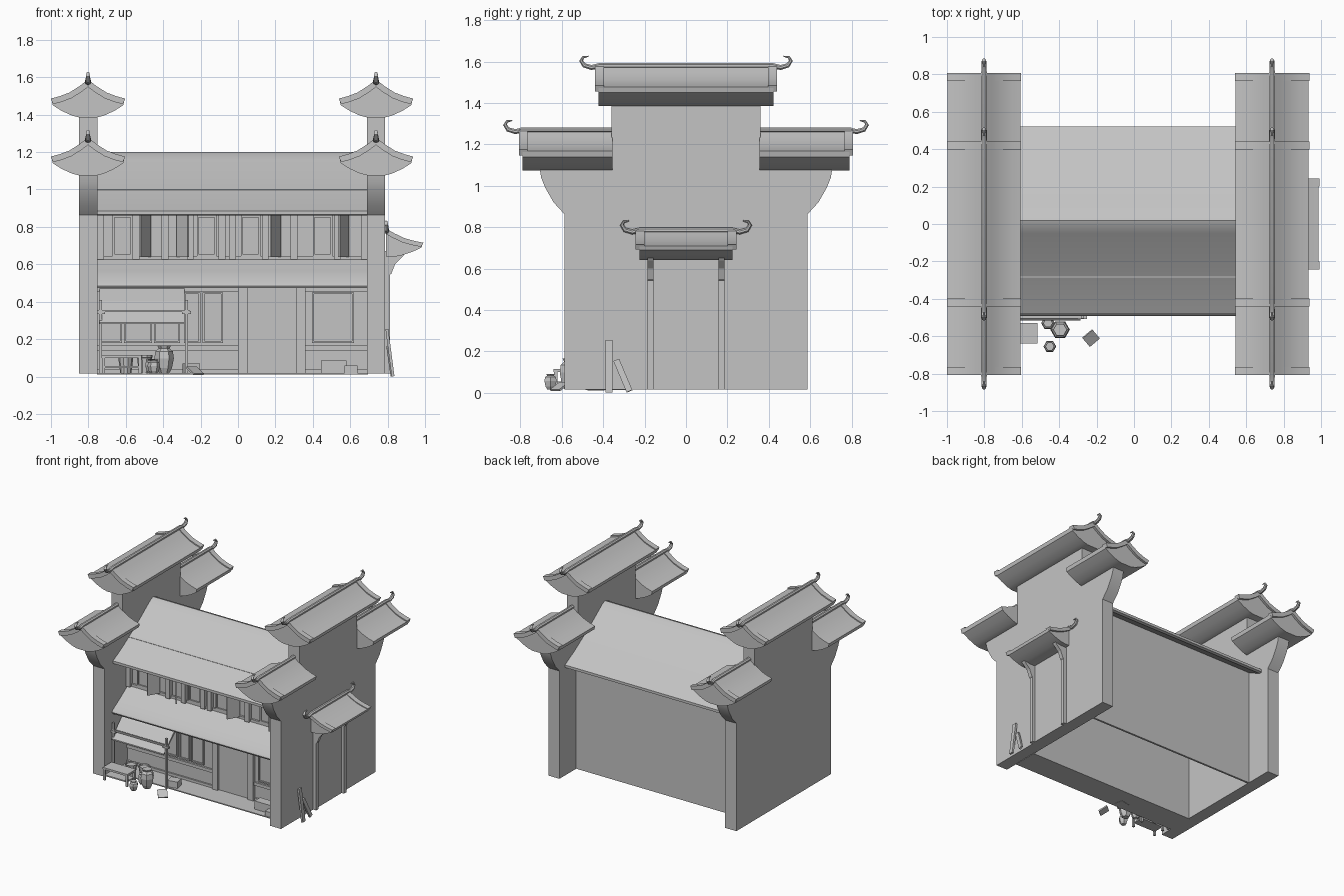
import bpy, bmesh, math
from mathutils import Matrix, Vector

cube = bpy.data.objects.get("Cube")
if cube:
    bpy.data.objects.remove(cube)

GREY = (0.55, 0.55, 0.55, 1)
mat = bpy.data.materials.new("plain_grey")
mat.use_nodes = True
mat.diffuse_color = GREY
mat.node_tree.nodes["Principled BSDF"].inputs["Base Color"].default_value = GREY


def finish(name, bm, smooth=False):
    bmesh.ops.recalc_face_normals(bm, faces=bm.faces)
    me = bpy.data.meshes.new(name)
    bm.to_mesh(me)
    bm.free()
    me.materials.append(mat)
    ob = bpy.data.objects.new(name, me)
    bpy.context.collection.objects.link(ob)
    if smooth:
        bpy.ops.object.select_all(action='DESELECT')
        ob.select_set(True)
        bpy.context.view_layer.objects.active = ob
        bpy.ops.object.shade_smooth_by_angle(angle=math.radians(35))
    return ob


def box(name, x, y, z, rot=None):
    """Box from (min, max) pairs, optionally turned about its centre."""
    bm = bmesh.new()
    c = Vector([sum(p) / 2 for p in (x, y, z)])
    s = [p[1] - p[0] for p in (x, y, z)]
    r = rot or Matrix()
    bmesh.ops.create_cube(bm, size=1, matrix=Matrix.Translation(c) @ r @ Matrix.Diagonal((*s, 1)))
    return finish(name, bm)


def prism(name, pts, axis, a, b, smooth=False):
    """Extrude a 2D outline along x (points are y,z) or y (points are x,z)."""
    bm = bmesh.new()
    at = (lambda p, t: (t, p[0], p[1])) if axis == 'x' else (lambda p, t: (p[0], t, p[1]))
    ends = [[bm.verts.new(at(p, t)) for p in pts] for t in (a, b)]
    n = len(pts)
    for e in ends:
        bm.faces.new(e)
    for i in range(n):
        j = (i + 1) % n
        bm.faces.new((ends[0][i], ends[0][j], ends[1][j], ends[1][i]))
    return finish(name, bm, smooth)


def lathe(name, x, y, z, profile, sides=8):
    bm = bmesh.new()
    rings = [[bm.verts.new((x + r * math.cos(math.tau * i / sides),
                            y + r * math.sin(math.tau * i / sides), z + h))
              for i in range(sides)] for r, h in profile]
    for lo, hi in zip(rings, rings[1:]):
        for i in range(sides):
            j = (i + 1) % sides
            bm.faces.new((lo[i], lo[j], hi[j], hi[i]))
    bm.faces.new(rings[0])
    bm.faces.new(rings[-1])
    return finish(name, bm)


def ridge(name, x, path):
    """Ridge beam of (y, z, radius) points, flattened at its curled ends."""
    bm = bmesh.new()
    rings = []
    for i, (y, z, r) in enumerate(path):
        p, q = path[max(i - 1, 0)], path[min(i + 1, len(path) - 1)]
        t = Vector((0, q[0] - p[0], q[1] - p[1])).normalized()
        n = Vector((0, -t.z, t.y))
        rings.append([bm.verts.new(Vector((x, y, z)) + Vector((1, 0, 0)) * r * 1.2 * math.cos(a) + n * r * math.sin(a))
                      for a in [math.tau * (k + .5) / 8 for k in range(8)]])
    for lo, hi in zip(rings, rings[1:]):
        for k in range(8):
            j = (k + 1) % 8
            bm.faces.new((lo[k], lo[j], hi[j], hi[k]))
    bm.faces.new(rings[0])
    bm.faces.new(rings[-1])
    finish(name, bm, True)


CURL = [(0, 0, .014), (.035, -.008, .013), (.07, .002, .012), (.085, .025, .01),
        (.075, .042, .007), (.05, .046, .003)]
SLOPE = [(0, 0), (.045, -.035), (.1, -.07), (.15, -.09), (.195, -.102)]
UNDER = [(.188, -.13), (.14, -.16), (.085, -.185), (.045, -.195)]


def small_roof(name, x, z, y0, y1, curls, half=False, k=1.0):
    """Curved cap roof with end trims and a ridge that curls up at chosen ends."""
    def outline(pts):
        right = [(x + p, z + q * k) for p, q in pts]
        return right + ([] if half else [(x - p, z + q * k) for p, q in reversed(pts) if p > 0])
    body = outline(SLOPE + UNDER + ([(0, -.195)] if half else []))
    prism(name, body, 'y', y0, y1, True)
    strip = SLOPE + [(p - .012, q - .03) for p, q in reversed(SLOPE[1:])] + [(0, -.04)]
    strip = [(p + (.004 if p > .1 else 0), q + .008) for p, q in strip]
    for y, on, d in ((y0, curls[0], -1), (y1, curls[1], 1)):
        if not on:
            continue
        for side in ((1,) if half else (1, -1)):
            prism(name + "_trim", [(x + side * p, z + q * k) for p, q in strip], 'y',
                  y - d * .025, y + d * .018, True)
    path = [(y0 - p, z + q, r) for p, q, r in reversed(CURL)] if curls[0] else [(y0, z, .014)]
    path += [(y1 + p, z + q, r) for p, q, r in CURL] if curls[1] else [(y1, z, .014)]
    ridge(name + "_ridge", x, path)


# Two stepped side walls with brackets and three cap roofs each
corbel = [(.585, .86), (.64, .92), (.68, .99), (.7, 1.04), (.71, 1.1), (.585, 1.1)]
for side, cx, x0, x1 in (("right", -.802, -.85, -.752), ("left", .738, .69, .786)):
    prism(side + "_wall", [(-.588, .015), (.588, .015), (.588, 1.19), (.36, 1.19), (.36, 1.42),
                           (-.36, 1.42), (-.36, 1.19), (-.588, 1.19)], 'x', x0, x1)
    small_roof(side + "_top_roof", cx, 1.58, -.422, .422, (True, True))
    for end, s in (("front", -1), ("back", 1)):
        prism(f"{side}_{end}_bracket", [(s * y, z) for y, z in corbel], 'x', x0, x1, True)
        lo, hi = sorted((s * .355, s * .79))
        small_roof(f"{side}_{end}_roof", cx, 1.27, lo, hi, (s < 0, s > 0))

# Main gable roof, lower skirt roof and back wall
IN0, IN1 = -.755, .695
prism("main_roof", [(-.48, .885), (-.36, .95), (-.18, 1.065), (-.05, 1.16), (-.01, 1.19), (.02, 1.2),
                    (.05, 1.19), (.09, 1.16), (.22, 1.065), (.4, .95), (.52, .885), (.52, .865),
                    (.5, .86), (.38, .92), (.02, 1.15), (-.34, .92), (-.465, .86), (-.48, .865)],
      'x', IN0, IN1, True)
prism("skirt_roof", [(-.27, .64), (-.38, .565), (-.485, .5), (-.492, .485), (-.485, .472),
                     (-.46, .475), (-.27, .59)], 'x', IN0, IN1, True)
box("back_wall", (IN0, IN1), (.365, .38), (.015, .93))

# Facade on both floors
box("ground_facade", (IN0, IN1), (-.3, -.285), (.015, .6))
box("upper_facade", (IN0, IN1), (-.285, -.27), (.58, 1))
box("front_step", (IN0, IN1), (-.485, -.285), (.012, .02))
for x0, x1 in ((IN0, 0), (.36, IN1)):
    box("sill_rail", (x0, x1), (-.315, -.3), (.14, .165))
    box("base_rail", (x0, x1), (-.312, -.3), (.02, .04))
box("head_rail", (IN0, IN1), (-.315, -.3), (.455, .49))
box("front_door", (.05, .31), (-.308, -.3), (.02, .455))
for x in (.0, .31):
    box("door_post", (x, x + .05), (-.325, -.3), (.015, .48))


def window(name, x0, x1, z0, z1, y, w=.01):
    box(name + "_panel", (x0, x1), (y - .006, y), (z0, z1))
    for a, b in ((x0, x0 + w), (x1 - w, x1)):
        box(name + "_stile", (a, b), (y - .016, y), (z0, z1))
    for a, b in ((z0, z0 + w), (z1 - w, z1)):
        box(name + "_rail", (x0, x1), (y - .016, y), (a, b))


for x0, x1 in ((-.74, -.62), (-.61, -.46), (-.45, -.31), (-.29, -.2), (-.19, -.08), (.395, .62)):
    window("ground_window", x0, x1, .18, .45, -.3)
for x in (-.67, -.22, .015, .4):
    window("upper_window", x, x + .105, .645, .86, -.285)
for x in (-.735, -.545, -.39, -.255, -.085, -.03, .145, .3, .53, .675):
    box("upper_column", (x - .018, x + .018), (-.32, -.28), (.625, .9))
for x, turn in ((-.495, 60), (-.295, -55), (.2, 60), (.565, 60)):
    box("open_shutter", (x - .05, x + .05), (-.35, -.34), (.64, .865),
        Matrix.Rotation(math.radians(turn), 4, 'Z'))
box("upper_rail", (IN0, IN1), (-.3, -.285), (.625, .645))

# Side doorway with its half roof
box("side_door", (.78, .792), (-.155, .155), (.015, .65))
for y in (-.172, .172):
    box("side_post", (.78, .812), (y - .015, y + .015), (.015, .66))
    prism("side_post_bracket", [(.785, .52), (.82, .55), (.84, .6), (.88, .64), (.9, .67), (.785, .67)],
          'y', y - .015, y + .015)
small_roof("side_roof", .792, .785, -.225, .225, (True, True), half=True, k=.74)

# Planks leaning on the side wall
box("tall_plank", (.805, .82), (-.388, -.355), (0, .255), Matrix.Rotation(-.13, 4, 'Y'))
box("short_plank", (.805, .82), (-.32, -.29), (0, .165),
    Matrix.Rotation(.4, 4, 'X') @ Matrix.Rotation(-.13, 4, 'Y'))

# Market stall: posts, bar and sloping awning
for x in (-.735, -.275):
    box("stall_post", (x - .008, x + .008), (-.505, -.489), (.015, .41))
    box("stall_arm", (x - .025, x + .025), (-.508, -.488), (.335, .35))
box("stall_bar", (-.75, -.26), (-.504, -.492), (.345, .357))
prism("stall_awning", [(-.315, .47), (-.4, .405), (-.515, .29), (-.515, .28), (-.39, .39), (-.315, .455)],
      'x', -.74, -.285)

# Table with legs
box("table_top", (-.73, -.515), (-.64, -.53), (.1, .115))
box("table_shelf", (-.72, -.525), (-.63, -.54), (.045, .055))
for x in (-.72, -.525):
    for y in (-.63, -.54):
        box("table_leg", (x - .008, x + .008), (y - .008, y + .008), (.015, .1))

# Jars and baskets
JAR = [(.5, 0), (.8, .2), (1, .55), (.9, .8), (.55, .9), (.7, 1)]
BASKET = [(.7, 0), (.95, .85), (1.05, .87), (1.05, 1), (.9, 1), (.85, .9)]
for name, x, y, r, h, shape in (("large_jar", -.395, -.565, .052, .15, JAR), ("small_jar", -.45, -.655, .034, .075, JAR),
                                ("middle_jar", -.46, -.53, .036, .08, JAR), ("basket", -.6, -.47, .042, .1, BASKET),
                                ("basket", -.5, -.45, .042, .1, BASKET)):
    lathe(name, x, y, .015, [(a * r, b * h) for a, b in shape], 6 if shape is JAR else 10)

# Crates and a tipped board
box("crate", (-.29, -.21), (-.47, -.4), (.01, .07), Matrix.Rotation(.2, 4, 'Z'))
box("tipped_board", (-.265, -.195), (-.645, -.575), (.025, .035),
    Matrix.Rotation(.7, 4, 'Z') @ Matrix.Rotation(.55, 4, 'X'))
box("large_crate", (.445, .58), (-.43, -.36), (.012, .085))
box("small_crate", (.57, .64), (-.48, -.42), (.012, .058))
